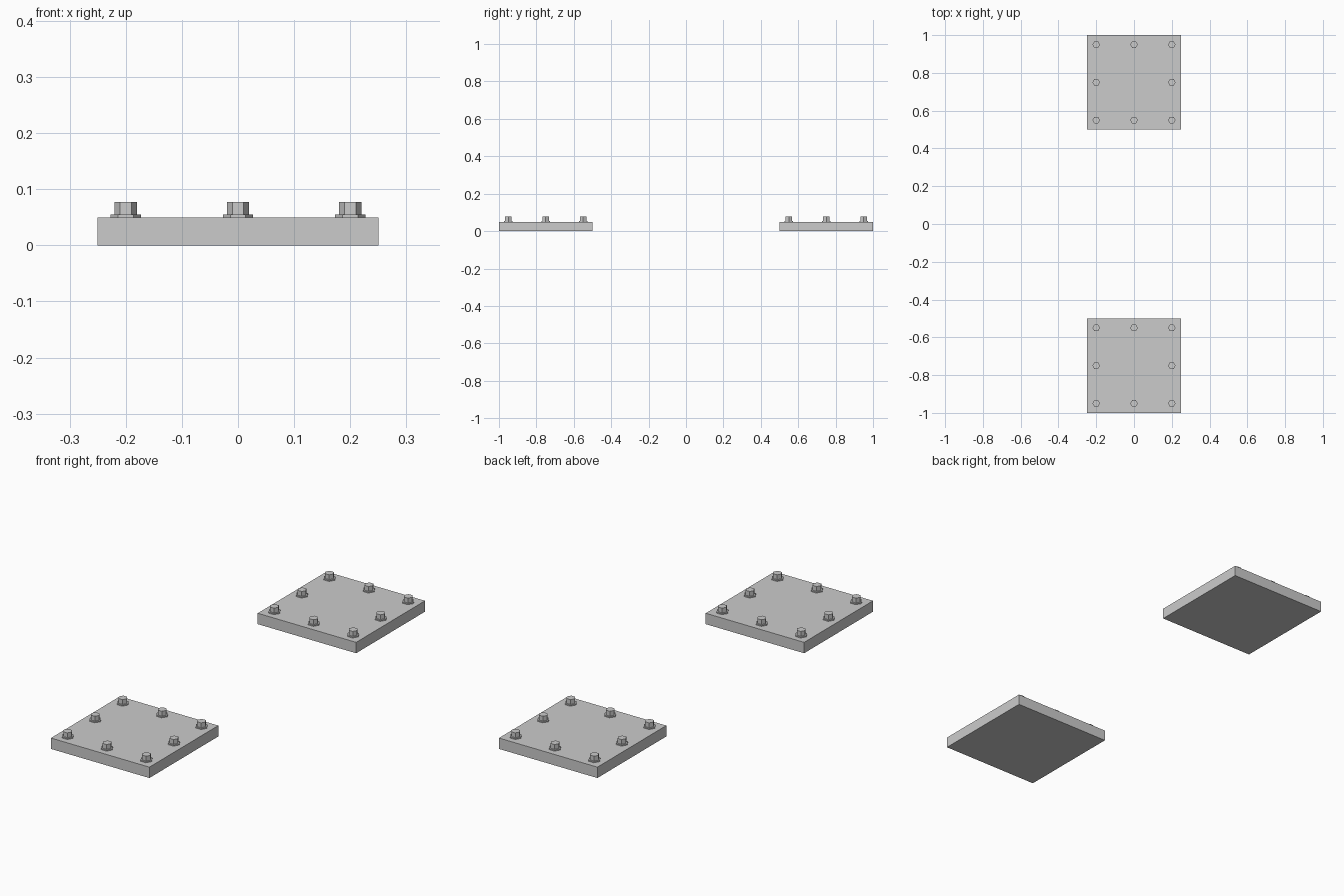
import bpy
import math

if "Cube" in bpy.data.objects:
    bpy.data.objects.remove(bpy.data.objects["Cube"])

# Single steel colour
steel = bpy.data.materials.new("steel_grey")
steel.diffuse_color = (0.6, 0.6, 0.6, 1)
steel.use_nodes = True
steel.node_tree.nodes["Principled BSDF"].inputs["Base Color"].default_value = steel.diffuse_color


def finish(name):
    obj = bpy.context.object
    obj.name = name
    obj.data.materials.append(steel)
    return obj


def hex_prism(name, x, y, z0, z1, radius):
    """Six-sided prism with corners pointing along x."""
    bpy.ops.mesh.primitive_cylinder_add(
        vertices=6, radius=radius, depth=z1 - z0,
        location=(x, y, (z0 + z1) / 2), rotation=(0, 0, math.pi / 6))
    return finish(name)


for side, cy in (("front", -0.75), ("back", 0.75)):
    # Square base plate
    bpy.ops.mesh.primitive_cube_add(size=1, location=(0, cy, 0.025))
    plate = finish(side + "_plate")
    plate.scale = (0.5, 0.5, 0.05)

    # Ring of eight flanged hex bolts around the plate edge
    for dx in (-0.2, 0, 0.2):
        for dy in (-0.2, 0, 0.2):
            if dx or dy:
                hex_prism(side + "_bolt_flange", dx, cy + dy, 0.05, 0.055, 0.027)
                hex_prism(side + "_bolt_head", dx, cy + dy, 0.055, 0.077, 0.02)
